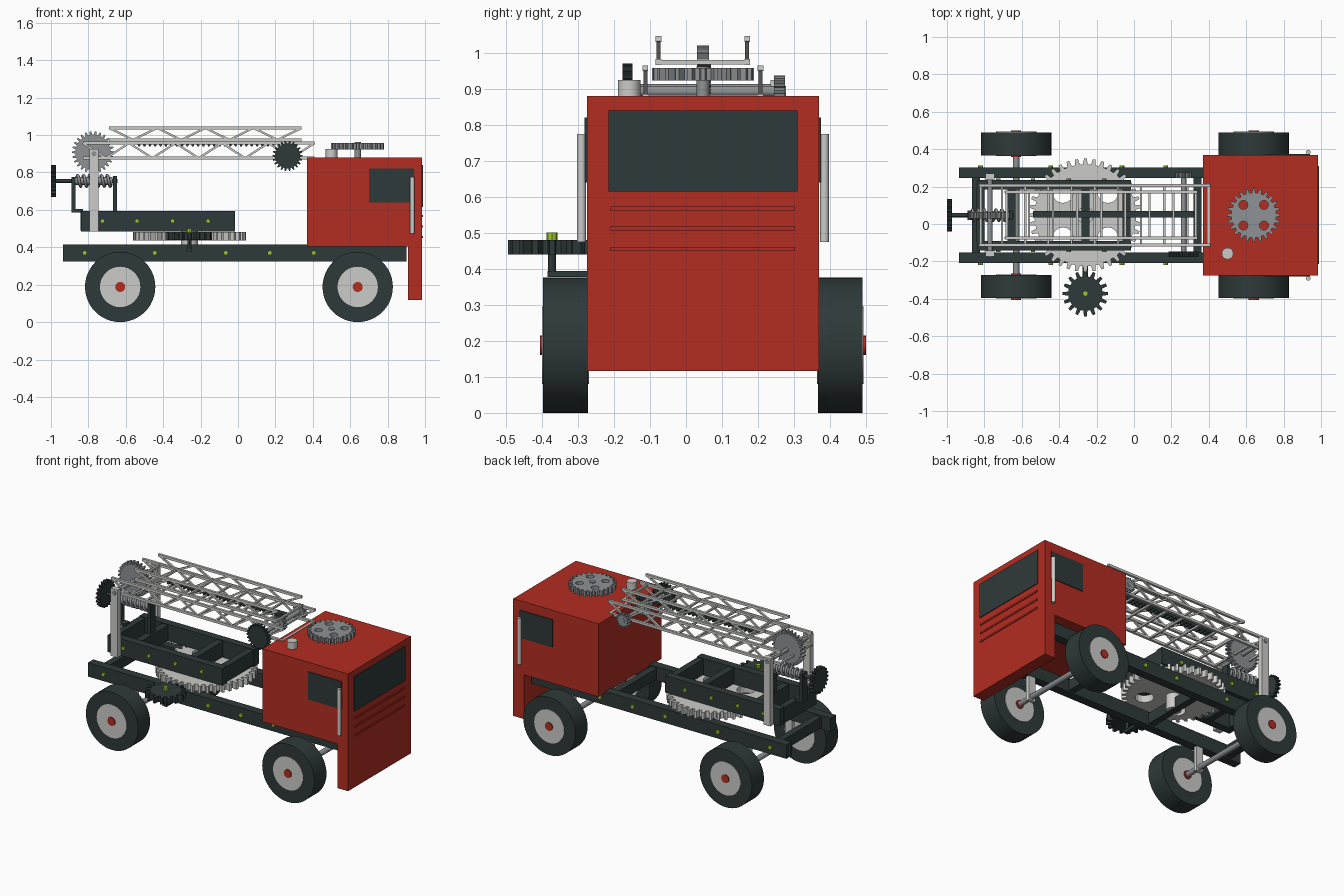
import bpy, bmesh, math
from mathutils import Vector, Matrix

cube = bpy.data.objects.get("Cube")
if cube:
    bpy.data.objects.remove(cube, do_unlink=True)


def material(name, r, g, b):
    m = bpy.data.materials.new(name)
    m.use_nodes = True
    m.diffuse_color = (r, g, b, 1)
    m.node_tree.nodes["Principled BSDF"].inputs["Base Color"].default_value = (r, g, b, 1)
    return m


RED = material("red paint", 0.45, 0.026, 0.016)
DARK = material("dark slate", 0.028, 0.041, 0.041)
LIGHT = material("light grey", 0.6, 0.6, 0.58)
STEEL = material("steel grey", 0.27, 0.29, 0.3)
GREEN = material("lime green", 0.34, 0.58, 0.02)

MID = 0.047           # centre line of the vehicle in y
SIDES = (-1, 1)
AXES = {"x": Matrix.Rotation(math.pi / 2, 4, "Y"),
        "y": Matrix.Rotation(math.pi / 2, 4, "X"),
        "z": Matrix.Identity(4)}


def finish(name, bm, mat):
    bmesh.ops.recalc_face_normals(bm, faces=bm.faces)
    me = bpy.data.meshes.new(name)
    bm.to_mesh(me)
    bm.free()
    me.materials.append(mat)
    ob = bpy.data.objects.new(name, me)
    bpy.context.collection.objects.link(ob)
    return ob


def box(name, x, y, z, mat):
    bm = bmesh.new()
    size = [b - a for a, b in (x, y, z)]
    mid = [(a + b) / 2 for a, b in (x, y, z)]
    bmesh.ops.create_cube(bm, size=1, matrix=Matrix.Translation(mid) @ Matrix.Diagonal((*size, 1)))
    return finish(name, bm, mat)


def cyl(name, centre, r, length, axis, mat, sides=32):
    bm = bmesh.new()
    bmesh.ops.create_cone(bm, cap_ends=True, segments=sides, radius1=r, radius2=r, depth=length,
                          matrix=Matrix.Translation(centre) @ AXES[axis])
    ob = finish(name, bm, mat)
    bpy.ops.object.select_all(action="DESELECT")
    ob.select_set(True)
    bpy.context.view_layer.objects.active = ob
    bpy.ops.object.shade_smooth_by_angle()
    return ob


def ring(count, r, cx=0, cy=0):
    return [(cx + r * math.cos(t), cy + r * math.sin(t))
            for t in (math.tau * i / count for i in range(count))]


def extrude_loops(name, loops, depth, matrix, mat):
    """Fill the first loop, leaving the others as holes, and give it depth."""
    bm = bmesh.new()
    edges = []
    for loop in loops:
        vs = [bm.verts.new((u, v, -depth / 2)) for u, v in loop]
        edges += [bm.edges.new((vs[i - 1], vs[i])) for i in range(len(vs))]
    bmesh.ops.triangle_fill(bm, edges=edges, use_beauty=True, use_dissolve=False)
    geo = bmesh.ops.extrude_face_region(bm, geom=bm.faces[:])["geom"]
    bmesh.ops.translate(bm, vec=(0, 0, depth),
                        verts=[g for g in geo if isinstance(g, bmesh.types.BMVert)])
    bm.transform(matrix)
    return finish(name, bm, mat)


def gear(name, centre, r, depth, axis, teeth, mat, tooth=0.02, holes=0, hole_r=0, hole_at=0):
    outline = []
    for i in range(teeth):
        for k, rad in ((-0.3, r - tooth), (-0.16, r), (0.16, r), (0.3, r - tooth)):
            t = math.tau * (i + k) / teeth
            outline.append((rad * math.cos(t), rad * math.sin(t)))
    loops = [outline]
    for cx, cy in (ring(holes, hole_at) if holes else ()):
        t = math.pi / 4
        u, v = cx * math.cos(t) - cy * math.sin(t), cx * math.sin(t) + cy * math.cos(t)
        loops.append(ring(16, hole_r, u, v))
    return extrude_loops(name, loops, depth, Matrix.Translation(centre) @ AXES[axis], mat)


def bar(bm, p, q, w):
    p, q = Vector(p), Vector(q)
    d = q - p
    m = (Matrix.Translation((p + q) / 2) @ d.to_track_quat("Z", "Y").to_matrix().to_4x4()
         @ Matrix.Diagonal((w, w, d.length, 1)))
    bmesh.ops.create_cube(bm, size=1, matrix=m)


def ladder(name, x0, x1, z0, z1, half, panels):
    bm = bmesh.new()
    step = (x1 - x0) / panels
    for s in SIDES:
        y = MID + s * half
        for z in (z0, z1):
            bar(bm, (x0, y, z), (x1, y, z), 0.016)
        for i in range(panels):
            za, zb = (z1, z0) if i % 2 == 0 else (z0, z1)
            bar(bm, (x0 + i * step, y, za), (x0 + (i + 1) * step, y, zb), 0.011)
    for i in range(panels + 1):
        x = min(max(x0 + i * step, x0 + 0.01), x1 - 0.01)
        bar(bm, (x, MID - half, z0), (x, MID + half, z0), 0.012)
    return finish(name, bm, LIGHT)


# Cab
box("cab", (0.37, 0.985), (-0.275, 0.37), (0.405, 0.88), RED)
box("front_panel", (0.908, 0.985), (-0.275, 0.37), (0.117, 0.41), RED)
box("windscreen", (0.983, 0.99), (-0.215, 0.31), (0.615, 0.84), DARK)
for i in range(3):
    z = 0.455 + i * 0.056
    box("grille_bar", (0.98, 0.99), (-0.21, 0.302), (z - 0.005, z + 0.006), RED)
for s in SIDES:
    y = MID + s * 0.3225
    box("side_window", (0.70, 0.94), sorted((y - s * 0.003, y + s * 0.006)), (0.64, 0.82), DARK)
    cyl("side_handle", (0.932, y + s * 0.015, 0.625), 0.0125, 0.3, "z", LIGHT, 16)
cyl("roof_cap", (0.5, -0.158, 0.9), 0.031, 0.05, "z", LIGHT)
cyl("roof_gear_shaft", (0.64, MID, 0.92), 0.018, 0.085, "z", STEEL, 16)
gear("roof_gear", (0.64, MID, 0.94), 0.142, 0.034, "z", 24, STEEL, 0.022, 4, 0.024, 0.078)

# Chassis
for s in SIDES:
    y = MID + s * 0.228
    box("chassis_rail", (-0.935, 0.9), (y - 0.028, y + 0.028), (0.325, 0.415), DARK)
    for x in (-0.82, -0.445, -0.065, 0.17, 0.405):
        cyl("chassis_bolt", (x, y + s * 0.03, 0.37), 0.013, 0.014, "y", GREEN, 8)
for x in (-0.845, -0.26, 0.34, 0.85):
    box("chassis_cross_beam", (x - 0.022, x + 0.022), (MID - 0.21, MID + 0.21), (0.335, 0.405), DARK)

# Axles and wheels
for x in (-0.63, 0.64):
    cyl("axle", (x, MID, 0.19), 0.017, 0.7, "y", STEEL, 20)
    for s in SIDES:
        box("axle_bracket", (x - 0.025, x + 0.025),
            (MID + s * 0.215 - 0.012, MID + s * 0.215 + 0.012), (0.165, 0.34), LIGHT)
        y = MID + s * 0.3815
        cyl("tyre", (x, y, 0.188), 0.188, 0.124, "y", DARK, 48)
        cyl("wheel_rim", (x, y, 0.188), 0.108, 0.13, "y", LIGHT)
        cyl("wheel_hub", (x, y, 0.188), 0.027, 0.142, "y", RED, 16)

# Turntable and its drive pinion
gear("turntable_gear", (-0.26, MID, 0.46), 0.302, 0.046, "z", 40, LIGHT, 0.03, 4, 0.055, 0.17)
cyl("turntable_hub", (-0.26, MID, 0.42), 0.045, 0.16, "z", LIGHT)
gear("drive_pinion", (-0.26, -0.372, 0.46), 0.122, 0.04, "z", 16, DARK, 0.03)
cyl("pinion_shaft", (-0.26, -0.372, 0.425), 0.011, 0.09, "z", DARK, 12)
box("pinion_arm", (-0.275, -0.245), (-0.385, -0.19), (0.378, 0.394), DARK)
cyl("pinion_bolt", (-0.26, -0.372, 0.49), 0.015, 0.022, "z", GREEN, 8)

# Rotating upper frame
for s in SIDES:
    y = MID + s * 0.163
    box("upper_rail", (-0.84, -0.015), (y - 0.025, y + 0.025), (0.485, 0.595), DARK)
    for x in (-0.725, -0.54, -0.35, -0.16):
        cyl("upper_bolt", (x, y + s * 0.027, 0.54), 0.012, 0.014, "y", GREEN, 8)
    y = MID + s * 0.205
    box("ladder_post", (-0.795, -0.745), (y - 0.017, y + 0.017), (0.485, 0.925), LIGHT)
    cyl("post_bolt", (-0.77, y + s * 0.015, 0.9), 0.014, 0.012, "y", STEEL, 12)
for x in (-0.82, -0.655, -0.26, -0.04):
    box("upper_cross_beam", (x - 0.022, x + 0.022), (MID - 0.15, MID + 0.15), (0.49, 0.59), DARK)

# Worm drive that raises the ladder
box("worm_foot", (-0.89, -0.83), (MID - 0.025, MID + 0.025), (0.585, 0.605), DARK)
for x, top in ((-0.88, 0.775), (-0.657, 0.782)):
    box("worm_support", (x - 0.011, x + 0.011), (MID - 0.025, MID + 0.025), (0.59, top), DARK)
cyl("worm_shaft", (-0.82, MID, 0.755), 0.011, 0.35, "x", DARK, 16)
cyl("worm_core", (-0.77, MID, 0.755), 0.022, 0.2, "x", STEEL, 20)
gear("crank_gear", (-0.987, MID, 0.755), 0.086, 0.026, "x", 20, DARK, 0.014)
curve = bpy.data.curves.new("worm_thread", "CURVE")
curve.dimensions = "3D"
curve.bevel_depth = 0.008
curve.bevel_resolution = 1
curve.use_fill_caps = True
line = curve.splines.new("POLY")
turns, per_turn = 6, 16
line.points.add(turns * per_turn)
for i, p in enumerate(line.points):
    t = math.tau * i / per_turn
    p.co = (-0.865 + 0.19 * i / (turns * per_turn),
            MID + 0.03 * math.cos(t), 0.755 + 0.03 * math.sin(t), 1)
curve.materials.append(STEEL)
bpy.context.collection.objects.link(bpy.data.objects.new("worm_thread", curve))
cyl("lift_shaft", (-0.77, MID, 0.9), 0.013, 0.42, "y", STEEL, 16)
gear("lift_gear", (-0.775, MID, 0.908), 0.112, 0.034, "y", 26, STEEL, 0.018)

# Ladder sections
ladder("lower_ladder", -0.83, 0.41, 0.877, 0.957, 0.16, 10)
ladder("upper_ladder", -0.69, 0.34, 0.974, 1.038, 0.123, 8)

# Rack, pinion and knob that extend the ladder
x0, x1, count = -0.54, 0.32, 30
pitch = (x1 - x0) / count
profile = [(x1, 0.967), (x0, 0.967)]
for i in range(count):
    profile += [(x0 + (i + f) * pitch, z)
                for f, z in ((0.05, 0.953), (0.25, 0.94), (0.55, 0.94), (0.75, 0.953))]
extrude_loops("rack", [profile], 0.036,
              Matrix.Translation((0, MID + 0.005, 0)) @ AXES["y"], DARK)
cyl("extend_shaft", (0.265, MID + 0.005, 0.893), 0.015, 0.45, "y", STEEL, 16)
gear("rack_pinion", (0.265, MID + 0.005, 0.893), 0.048, 0.034, "y", 14, STEEL, 0.012)
gear("extend_knob", (0.265, -0.162, 0.889), 0.081, 0.028, "y", 22, DARK, 0.014)
gear("extend_gear", (0.265, 0.26, 0.891), 0.046, 0.03, "y", 14, STEEL, 0.011)
